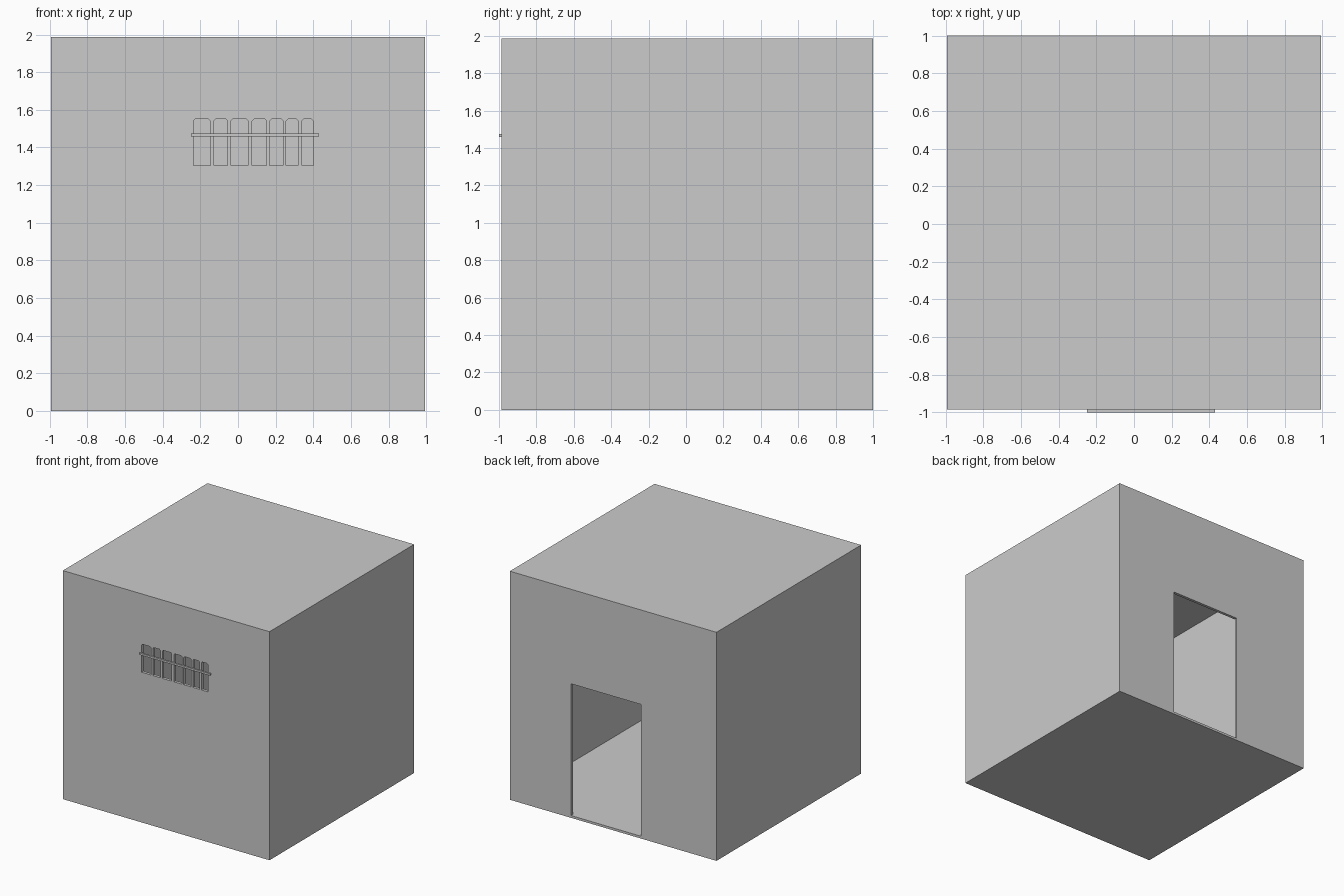
import bpy, bmesh

if "Cube" in bpy.data.objects:
    bpy.data.objects.remove(bpy.data.objects["Cube"])

H = 0.993            # half width of the room
Y0, Y1 = -0.986, 1.0 # front and back faces
TOP = 1.986
WALL = 0.025
FLOOR = 0.02


def prism(name, profile, y0, y1):
    """Extrude an x/z profile along y."""
    bm = bmesh.new()
    face = bm.faces.new([bm.verts.new((x, y0, z)) for x, z in profile])
    ext = bmesh.ops.extrude_face_region(bm, geom=[face])["geom"]
    verts = [v for v in ext if isinstance(v, bmesh.types.BMVert)]
    bmesh.ops.translate(bm, verts=verts, vec=(0, y1 - y0, 0))
    bmesh.ops.recalc_face_normals(bm, faces=bm.faces)
    mesh = bpy.data.meshes.new(name)
    bm.to_mesh(mesh)
    bm.free()
    obj = bpy.data.objects.new(name, mesh)
    bpy.context.collection.objects.link(obj)
    return obj


def box(name, x0, x1, y0, y1, z0, z1):
    return prism(name, [(x0, z0), (x1, z0), (x1, z1), (x0, z1)], y0, y1)


def cut(target, cutter):
    """Subtract the cutter, then discard it."""
    cutter.hide_render = True
    mod = target.modifiers.new("cut", 'BOOLEAN')
    mod.operation = 'DIFFERENCE'
    mod.solver = 'EXACT'
    mod.object = cutter
    bpy.context.view_layer.objects.active = target
    bpy.ops.object.modifier_apply(modifier=mod.name)
    bpy.data.objects.remove(cutter)


# hollow room
room = box("room_walls", -H, H, Y0, Y1, 0, TOP)
cut(room, box("interior_cutter", -H + WALL, H - WALL, Y0 + WALL, Y1 - WALL,
              FLOOR, TOP - WALL))

# doorway in the back wall, level with the floor
cut(room, box("door_cutter", -0.27, 0.405, Y1 - 0.2, Y1 + 0.1, FLOOR, 1.165))

# row of window slots with clipped top corners
slots = [(-0.237, -0.147), (-0.128, -0.056), (-0.037, 0.053), (0.075, 0.152),
         (0.168, 0.24), (0.256, 0.32), (0.339, 0.40)]
for a, b in slots:
    c = 0.009
    cut(room, prism("slot_cutter", [(a, 1.305), (b, 1.305), (b, 1.55 - c),
                                    (b - c, 1.55), (a + c, 1.55), (a, 1.55 - c)],
                    Y0 - 0.1, Y0 + 0.1))

# horizontal bar across the slots
box("window_bar", -0.25, 0.43, -1.0, Y0 + 0.002, 1.459, 1.475)
